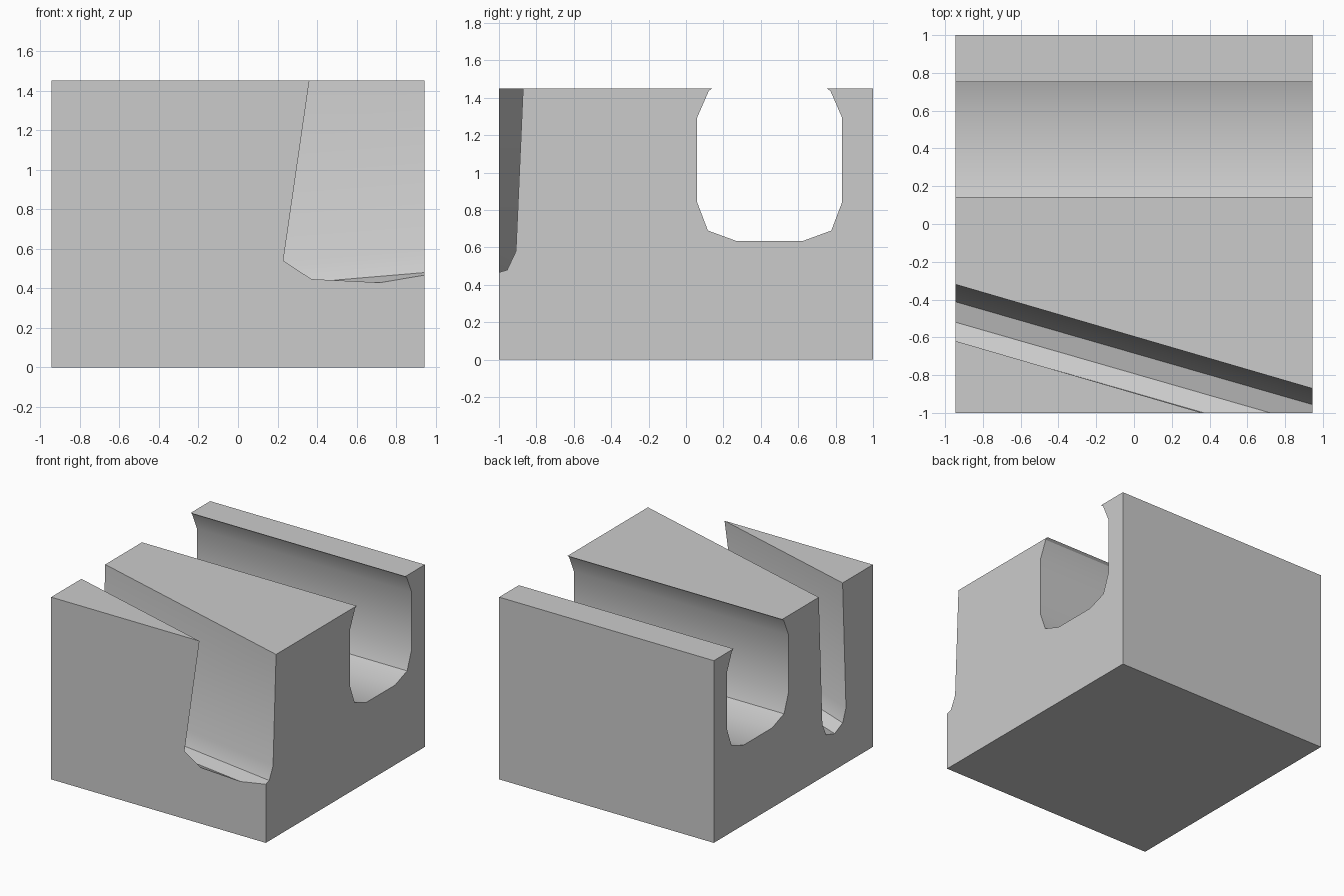
import bpy, bmesh
from math import radians

cube = bpy.data.objects.get("Cube")
if cube:
    bpy.data.objects.remove(cube, do_unlink=True)

grey = bpy.data.materials.new("light grey")
grey.use_nodes = True
colour = (0.6, 0.6, 0.6, 1)
grey.diffuse_color = colour
grey.node_tree.nodes["Principled BSDF"].inputs["Base Color"].default_value = colour

HALF_X, HALF_Y, TOP = 0.945, 1.0, 1.45


def prism(name, profile, x0, x1, slope_y=0, slope_z=0):
    """Sweep a (y, z) profile along x, sheared by the given slopes."""
    bm = bmesh.new()
    ends = [[bm.verts.new((x, y + slope_y * x, z + slope_z * x)) for y, z in profile]
            for x in (x0, x1)]
    n = len(profile)
    for i in range(n):
        j = (i + 1) % n
        bm.faces.new((ends[0][i], ends[0][j], ends[1][j], ends[1][i]))
    for end in ends:
        bm.faces.new(end)
    bmesh.ops.recalc_face_normals(bm, faces=bm.faces)
    mesh = bpy.data.meshes.new(name)
    bm.to_mesh(mesh)
    bm.free()
    mesh.materials.append(grey)
    obj = bpy.data.objects.new(name, mesh)
    bpy.context.collection.objects.link(obj)
    return obj


# Block with the wide straight channel, symmetric about its own centre line
MID = 0.447
half = [(0.305, TOP), (0.325, 1.437), (0.387, 1.295), (0.387, 0.84),
        (0.33, 0.69), (0.18, 0.635)]
channel = [(MID + y, z) for y, z in half] + [(MID - y, z) for y, z in reversed(half)]
outline = [(-HALF_Y, 0), (HALF_Y, 0), (HALF_Y, TOP)] + channel + [(-HALF_Y, TOP)]
block = prism("slotted_block", outline, -HALF_X, HALF_X)

# Narrow slanting groove, sloping in plan and in depth
groove = [(-0.58, 1.8), (-0.637, 0.50), (-0.684, 0.40), (-0.792, 0.368),
          (-0.893, 0.415), (-0.934, 0.52), (-0.88, 1.8)]
cutter = prism("groove_cutter", groove, -1.2, 1.2, -0.288, 0.084)
cutter.hide_render = True
cutter.hide_set(True)

cut = block.modifiers.new("groove", "BOOLEAN")
cut.operation = "DIFFERENCE"
cut.solver = "EXACT"
cut.object = cutter

# Bake the cut, then smooth only the gentle bends
bpy.ops.object.select_all(action="DESELECT")
bpy.context.view_layer.objects.active = block
block.select_set(True)
bpy.ops.object.modifier_apply(modifier=cut.name)
bpy.data.objects.remove(cutter, do_unlink=True)
bpy.ops.object.shade_smooth_by_angle(angle=radians(30))
